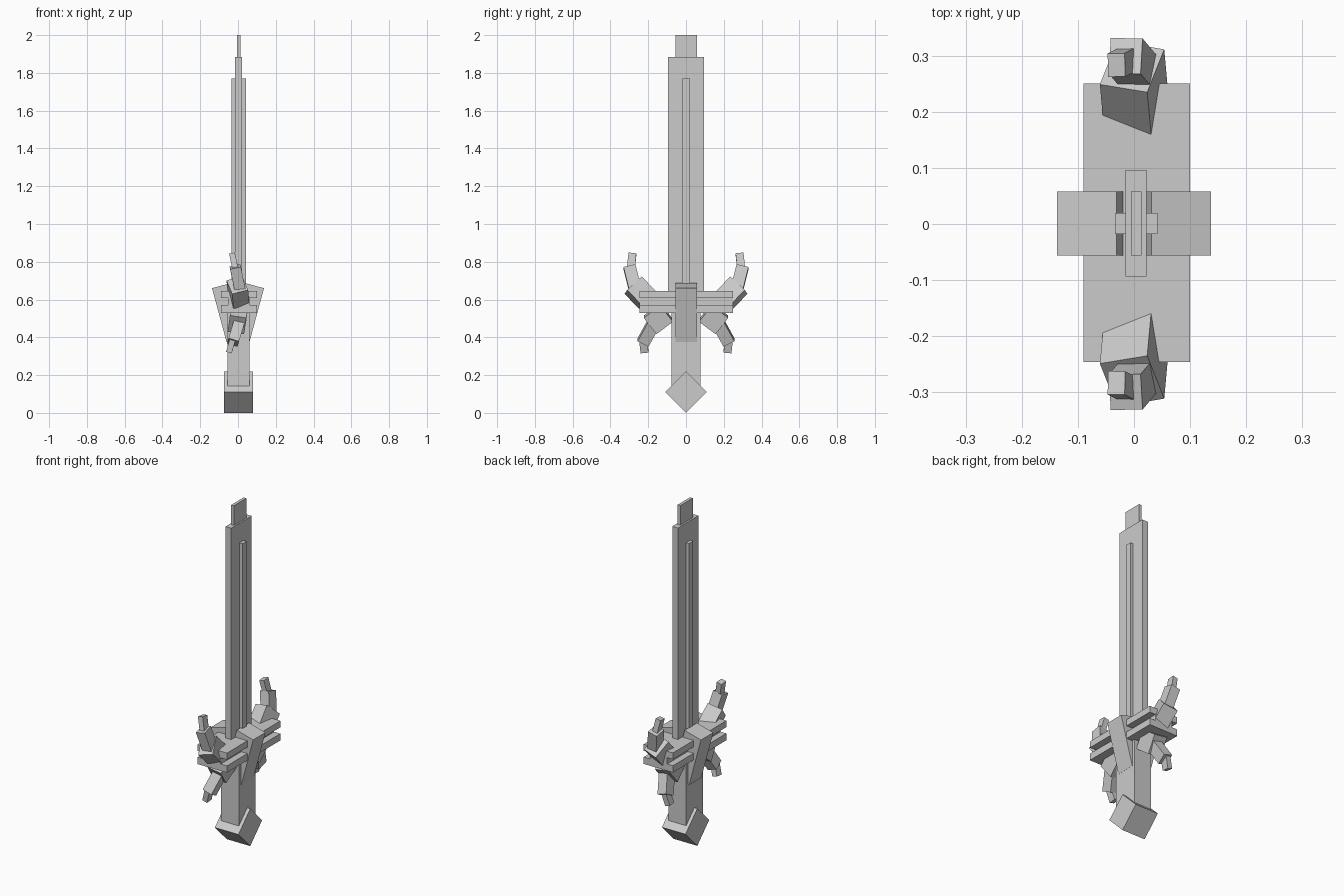
import bpy
from mathutils import Matrix, Vector

cube = bpy.data.objects.get("Cube")
if cube:
    bpy.data.objects.remove(cube, do_unlink=True)

# Single steel grey
steel = bpy.data.materials.new("steel_grey")
steel.use_nodes = True
steel.diffuse_color = (0.6, 0.6, 0.6, 1)
steel.node_tree.nodes["Principled BSDF"].inputs["Base Color"].default_value = (0.6, 0.6, 0.6, 1)


def box(name, centre, size, across=(1, 0, 0), along=(0, 0, 1)):
    """Box whose local z follows 'along' and whose local x leans towards 'across'."""
    z = Vector(along).normalized()
    x = Vector(across)
    x = (x - z * x.dot(z)).normalized()
    y = z.cross(x)
    turn = Matrix((x, y, z)).transposed().to_4x4()
    bpy.ops.mesh.primitive_cube_add(size=1)
    obj = bpy.context.object
    obj.name = name
    obj.data.transform(Matrix.Translation(centre) @ turn @ Matrix.Diagonal((*size, 1)))
    obj.data.materials.append(steel)
    return obj


def span(name, xs, ys, zs):
    """Upright box between two limits on each axis."""
    lims = (xs, ys, zs)
    return box(name, [(a + b) / 2 for a, b in lims], [b - a for a, b in lims])


# Blade, stepped tip and raised central ridge
span("blade", (-0.015, 0.022), (-0.094, 0.096), (0.6, 1.885))
span("blade_tip", (-0.005, 0.013), (-0.056, 0.058), (1.8, 2.0))
span("blade_ridge", (-0.034, 0.042), (-0.018, 0.02), (0.6, 1.77))

# Grip and diamond pommel
span("grip", (-0.055, 0.06), (-0.077, 0.077), (0.14, 0.56))
box("pommel", (0.003, 0, 0.11), (0.153, 0.155, 0.155), along=(0, 1, 1))

# Layered crossguard
span("guard_lower", (-0.09, 0.1), (-0.246, 0.25), (0.53, 0.57))
span("guard_core", (-0.053, 0.06), (-0.246, 0.25), (0.57, 0.607))
span("guard_upper", (-0.09, 0.1), (-0.246, 0.25), (0.607, 0.645))

# Slanted plates on both flat sides
for side, label in ((1, "left"), (-1, "right")):
    box("slanted_plate_" + label, (side * 0.046, 0.001, 0.532), (0.11, 0.114, 0.295),
        across=(1, 0, -side * 0.27), along=(side * 0.27, 0, 1))

# Claws: name, centre, size, across, along
claws = [
    ("upper_claw_base", (0, 0.242, 0.637), (0.088, 0.109, 0.109), (0.085, -0.015, 0.02), (-0.007, 0.076, 0.078)),
    ("upper_claw_middle", (-0.002, 0.284, 0.712), (0.058, 0.065, 0.13), (0.058, 0, 0.014), (-0.025, 0.03, 0.12)),
    ("upper_claw_tip", (-0.022, 0.288, 0.8), (0.031, 0.042, 0.09), (0.03, 0, 0.008), (-0.016, -0.008, 0.075)),
    ("lower_claw_base", (0, 0.146, 0.499), (0.088, 0.11, 0.11), (0.085, 0.01, -0.02), (-0.01, 0.08, -0.06)),
    ("lower_claw_middle", (-0.01, 0.197, 0.428), (0.058, 0.065, 0.13), (0.06, 0, -0.018), (-0.03, 0.055, -0.1)),
    ("lower_claw_tip", (-0.036, 0.224, 0.362), (0.031, 0.042, 0.085), (0.03, 0, -0.01), (-0.02, -0.008, -0.07)),
]
for side, label in ((1, "back"), (-1, "front")):
    for name, centre, size, across, along in claws:
        c, u, v = [(p[0], side * p[1], p[2]) for p in (centre, across, along)]
        box(name + "_" + label, c, size, u, v)
